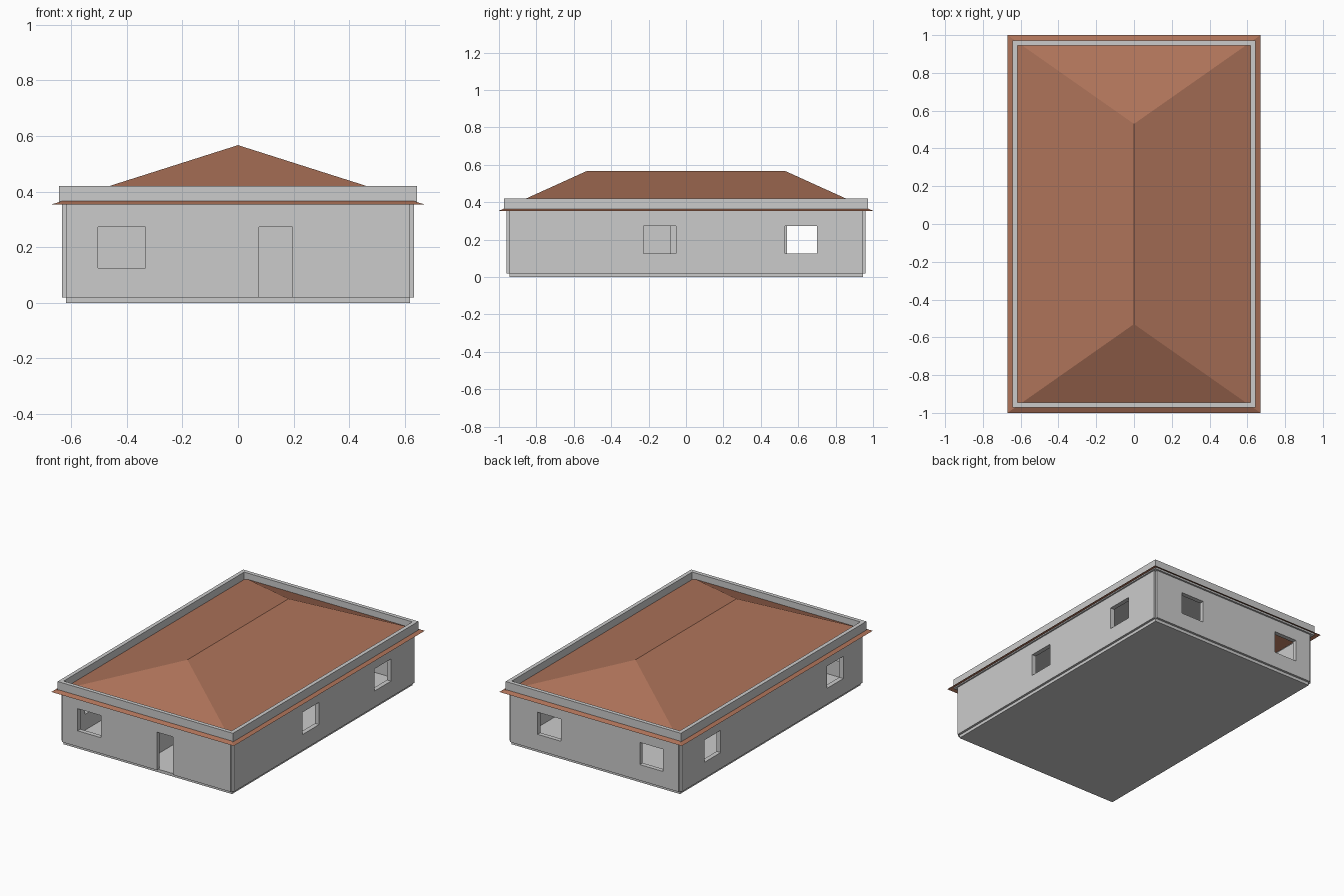
import bpy

if "Cube" in bpy.data.objects:
    bpy.data.objects.remove(bpy.data.objects["Cube"])


def mesh_object(name, verts, faces):
    mesh = bpy.data.meshes.new(name)
    mesh.from_pydata(verts, [], faces)
    obj = bpy.data.objects.new(name, mesh)
    bpy.context.collection.objects.link(obj)
    return obj


def box(name, x, y, z):
    """Box from (min, max) pairs on each axis."""
    verts = [(a, b, c) for c in z for a, b in
             ((x[0], y[0]), (x[1], y[0]), (x[1], y[1]), (x[0], y[1]))]
    faces = [(3, 2, 1, 0), (4, 5, 6, 7), (0, 1, 5, 4),
             (1, 2, 6, 5), (2, 3, 7, 6), (3, 0, 4, 7)]
    return mesh_object(name, verts, faces)


HX, HY = 0.618, 0.945        # wall centre lines
T = 0.015                    # half wall thickness
FLOOR, WALL_TOP = 0.02, 0.355
SILL, HEAD = 0.125, 0.272    # window heights


def wall(name, axis, offset, openings):
    """Wall along x or y, cut by (start, end, bottom) openings."""
    across = (offset - T, offset + T)
    deep = (offset - 0.1, offset + 0.1)
    if axis == 'x':
        obj = box(name, (-HX, HX), across, (FLOOR, WALL_TOP))
    else:
        obj = box(name, across, (-HY, HY), (FLOOR, WALL_TOP))
    for i, (a, b, bottom) in enumerate(openings):
        x, y = ((a, b), deep) if axis == 'x' else (deep, (a, b))
        cutter = box(f"{name}_opening_cutter_{i}", x, y, (bottom, HEAD))
        cutter.hide_render = True
        cutter.hide_set(True)
        mod = obj.modifiers.new("opening", 'BOOLEAN')
        mod.operation = 'DIFFERENCE'
        mod.solver = 'EXACT'
        mod.object = cutter
    return obj


# Floor slab
box("floor_slab", (-HX, HX), (-HY, HY), (0, FLOOR))

# Outer walls with window and door openings
wall("front_wall", 'x', -HY, [(-0.504, -0.333, SILL), (0.076, 0.196, 0.0)])
wall("back_wall", 'x', HY, [(-0.504, -0.333, SILL), (0.246, 0.417, SILL)])
wall("right_wall", 'y', HX, [(-0.226, -0.054, SILL), (0.529, 0.70, SILL)])
wall("left_wall", 'y', -HX, [(-0.745, -0.575, SILL), (0.54, 0.71, SILL)])

# Inner partitions and partial ceiling
box("long_partition", (-0.08, -0.05), (-HY + T, -0.112), (FLOOR, WALL_TOP))
box("cross_partition", (-HX + T, -0.05), (-0.112, -0.082), (FLOOR, WALL_TOP))
box("ceiling", (-0.08, HX - T), (-HY + T, HY - T), (0.345, WALL_TOP))

# Hipped roof sheet
RX, RY, RIDGE = 0.67, 1.0, 0.53
EAVE, PEAK = 0.354, 0.567
roof = mesh_object(
    "hipped_roof",
    [(-RX, -RY, EAVE), (RX, -RY, EAVE), (RX, RY, EAVE), (-RX, RY, EAVE),
     (0, -RIDGE, PEAK), (0, RIDGE, PEAK)],
    [(0, 1, 4), (1, 2, 5, 4), (2, 3, 5), (3, 0, 4, 5)])
tile = bpy.data.materials.new("terracotta")
tile.diffuse_color = (0.42, 0.17, 0.10, 1)
tile.use_nodes = True
tile.node_tree.nodes["Principled BSDF"].inputs["Base Color"].default_value = tile.diffuse_color
roof.data.materials.append(tile)

# Parapet: rectangular tube around the roof edge
PX, PY, PT = 0.643, 0.972, 0.026
verts = [(sx * (PX - d), sy * (PY - d), z)
         for d, z in ((0, WALL_TOP), (0, 0.42), (PT, 0.42), (PT, WALL_TOP))
         for sx, sy in ((-1, -1), (1, -1), (1, 1), (-1, 1))]
faces = [(r * 4 + i, r * 4 + (i + 1) % 4,
          (r + 1) % 4 * 4 + (i + 1) % 4, (r + 1) % 4 * 4 + i)
         for r in range(4) for i in range(4)]
mesh_object("parapet", verts, faces)
